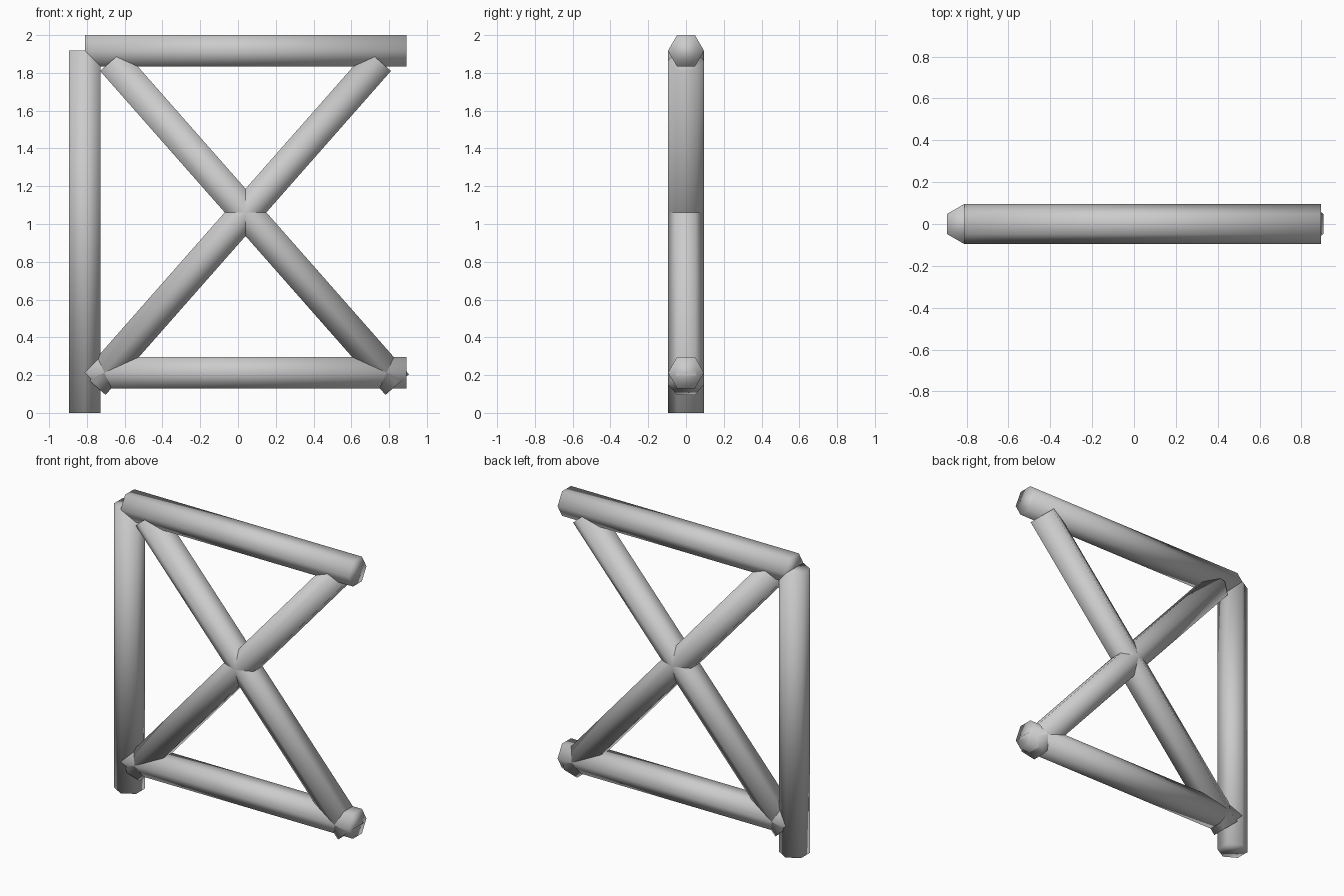
import bpy, math

if "Cube" in bpy.data.objects:
    bpy.data.objects.remove(bpy.data.objects["Cube"])

RADIUS = 0.0955   # hexagon corner radius, corners point to +-y


def log(name, start, end):
    """Six-sided round-shaded log between two (x, z) points in the y = 0 plane."""
    dx, dz = end[0] - start[0], end[1] - start[1]
    bpy.ops.mesh.primitive_cylinder_add(
        vertices=6, radius=RADIUS, depth=math.hypot(dx, dz),
        location=((start[0] + end[0]) / 2, 0, (start[1] + end[1]) / 2),
        rotation=(0, math.atan2(dx, dz), 0))
    obj = bpy.context.object
    obj.name = name
    bpy.ops.object.shade_smooth()
    return obj


# Upright post
log("post", (-0.811, 0), (-0.811, 1.918))

# Horizontal rails
for name, z in (("bottom_rail", 0.213), ("top_rail", 1.917)):
    log(name, (-0.81, z), (0.893, z))

# Crossed braces, mirrored about x = 0.04
for name, side in (("brace_rising", 1), ("brace_falling", -1)):
    log(name, (0.04 - side * 0.803, 0.15), (0.04 + side * 0.708, 1.865))
